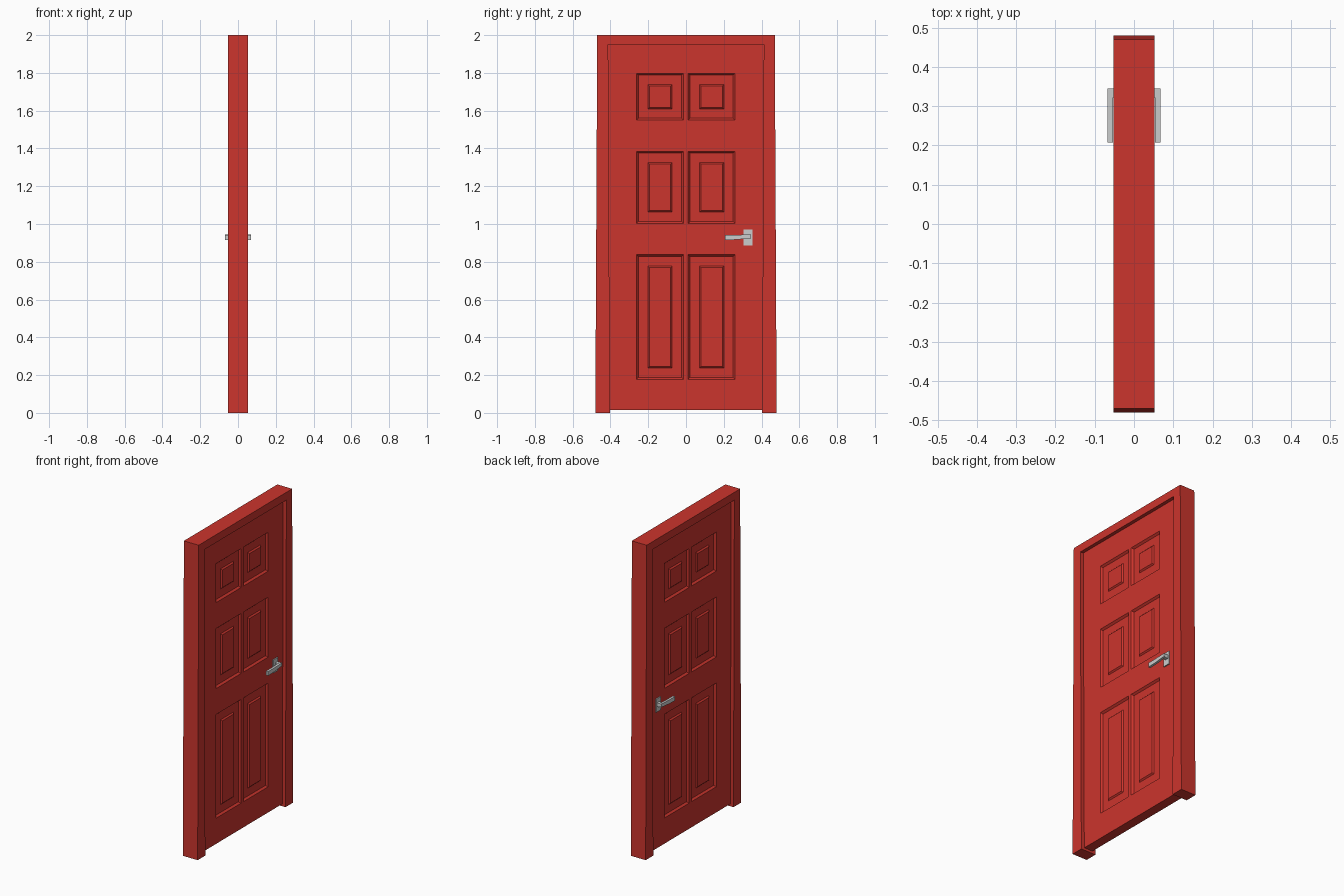
import bpy, bmesh

cube = bpy.data.objects.get("Cube")
if cube:
    bpy.data.objects.remove(cube, do_unlink=True)


def material(name, rgb):
    m = bpy.data.materials.new(name)
    m.use_nodes = True
    m.diffuse_color = (*rgb, 1)
    m.node_tree.nodes["Principled BSDF"].inputs["Base Color"].default_value = (*rgb, 1)
    return m


RED = material("red paint", (0.6, 0.035, 0.026))
STEEL = material("brushed steel", (0.6, 0.61, 0.61))


def finish(name, bm, mat):
    bmesh.ops.recalc_face_normals(bm, faces=bm.faces)
    mesh = bpy.data.meshes.new(name)
    bm.to_mesh(mesh)
    bm.free()
    mesh.materials.append(mat)
    obj = bpy.data.objects.new(name, mesh)
    bpy.context.collection.objects.link(obj)
    return obj


def prism(name, profile, x0, x1, mat, both_sides=False):
    """Extrude a (y, z) outline from x0 to x1, optionally mirrored across x = 0."""
    bm = bmesh.new()
    face = bm.faces.new([bm.verts.new((x0, y, z)) for y, z in profile])
    out = bmesh.ops.extrude_face_region(bm, geom=[face])["geom"]
    moved = [v for v in out if isinstance(v, bmesh.types.BMVert)]
    bmesh.ops.translate(bm, verts=moved, vec=(x1 - x0, 0, 0))
    # the starting face stays in place and closes the solid
    obj = finish(name, bm, mat)
    if both_sides:
        obj.modifiers.new("Mirror", "MIRROR").use_axis = (True, False, False)
    return obj


def rect(y0, y1, z0, z1):
    return [(y0, z0), (y1, z0), (y1, z1), (y0, z1)]


# Frame: two slightly tapered jambs joined by the head
half = [(0.403, 0), (0.48, 0), (0.47, 2)]
outline = half + [(-y, z) for y, z in reversed(half)]
outline += [(-0.412, 1.95), (0.412, 1.95)]
prism("door_frame", outline, -0.052, 0.052, RED)

# Leaf: grid on each side, with moulded panels inset into alternate cells
LEAF = 0.03
ys = [-0.42, -0.262, -0.013, 0.011, 0.26, 0.42]
zs = [0.015, 0.178, 0.838, 1.003, 1.385, 1.55, 1.798, 1.96]
bm = bmesh.new()
panels = []
for side in (-1, 1):
    grid = [[bm.verts.new((side * LEAF, y, z)) for z in zs] for y in ys]
    for i in range(len(ys) - 1):
        for j in range(len(zs) - 1):
            quad = [grid[i][j], grid[i + 1][j], grid[i + 1][j + 1], grid[i][j + 1]]
            face = bm.faces.new(quad if side > 0 else quad[::-1])
            if i % 2 and j % 2:
                panels.append(face)
bm.normal_update()
rim = [e for e in bm.edges if e.is_boundary]
bmesh.ops.bridge_loops(bm, edges=rim)
# sunk border, flat margin, raised field
for width, depth in ((0.01, -0.012), (0.05, 0), (0.008, 0.008)):
    bmesh.ops.inset_individual(bm, faces=panels, thickness=width, depth=depth,
                               use_even_offset=True)
finish("door_leaf", bm, RED)

# Handles on both faces
prism("handle_plate", rect(0.304, 0.351, 0.886, 0.97), LEAF - 0.002, 0.037, STEEL, True)
prism("handle_neck", rect(0.322, 0.345, 0.923, 0.945), 0.036, 0.056, STEEL, True)
lever = [(0.207, 0.915), (0.265, 0.917), (0.345, 0.925),
         (0.345, 0.945), (0.265, 0.942), (0.207, 0.942)]
prism("handle_lever", lever, 0.053, 0.068, STEEL, True)
